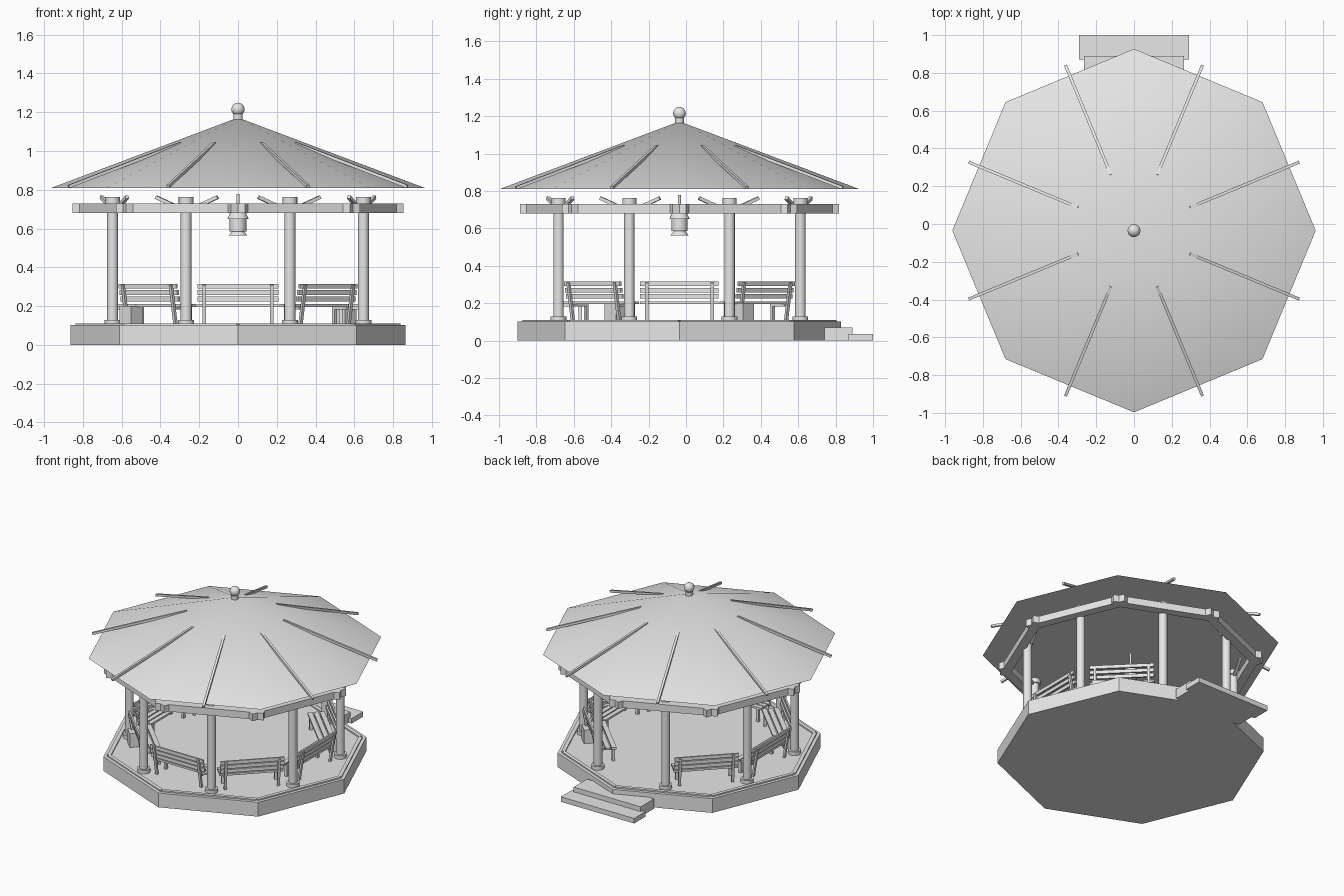
import bpy, bmesh, math
from mathutils import Matrix, Vector

if "Cube" in bpy.data.objects:
    bpy.data.objects.remove(bpy.data.objects["Cube"], do_unlink=True)

CENTRE = Matrix.Translation((0, -0.035, 0))
DIAGONALS = [math.radians(22.5 + 45 * i) for i in range(8)]

grey = bpy.data.materials.new("plain_grey")
grey.diffuse_color = (0.8, 0.8, 0.8, 1)
grey.use_nodes = True
grey.node_tree.nodes["Principled BSDF"].inputs["Base Color"].default_value = (0.8, 0.8, 0.8, 1)


def finish(name, bm, smooth=False):
    bmesh.ops.recalc_face_normals(bm, faces=bm.faces)
    mesh = bpy.data.meshes.new(name)
    bm.to_mesh(mesh)
    bm.free()
    mesh.materials.append(grey)
    obj = bpy.data.objects.new(name, mesh)
    bpy.context.collection.objects.link(obj)
    if smooth:
        bpy.ops.object.select_all(action='DESELECT')
        obj.select_set(True)
        bpy.context.view_layer.objects.active = obj
        bpy.ops.object.shade_smooth_by_angle(angle=math.radians(35))
    return obj


def turn(angle):
    return CENTRE @ Matrix.Rotation(angle, 4, 'Z')


def box(bm, frame, centre, size, rotation=Matrix()):
    m = frame @ Matrix.Translation(centre) @ rotation @ Matrix.Diagonal((*size, 1))
    bmesh.ops.create_cube(bm, size=1, matrix=m)


def strut(bm, frame, start, end, width, depth):
    # Square bar between two points
    a, b = Vector(start), Vector(end)
    rot = (b - a).to_track_quat('X', 'Z').to_matrix().to_4x4()
    box(bm, frame, (a + b) / 2, ((b - a).length, width, depth), rot)


def cylinder(bm, frame, x, low, high, r1, r2=None, sides=20):
    m = frame @ Matrix.Translation((x, 0, (low + high) / 2))
    bmesh.ops.create_cone(bm, cap_ends=True, segments=sides, radius1=r1,
                          radius2=r1 if r2 is None else r2, depth=high - low, matrix=m)


# Eight-sided deck
bm = bmesh.new()
cylinder(bm, CENTRE, 0, 0, 0.102, 0.865, sides=8)
finish("deck", bm)

# Thin border boards on the deck
bm = bmesh.new()
for a in DIAGONALS:
    box(bm, turn(a), (0.765, 0, 0.105), (0.025, 0.63, 0.012))
finish("deck_border", bm)

# Entrance steps at the back
bm = bmesh.new()
box(bm, Matrix(), (0, 0.815, 0.035), (0.53, 0.15, 0.07))
finish("upper_step", bm)
bm = bmesh.new()
box(bm, Matrix(), (0, 0.935, 0.018), (0.58, 0.13, 0.036))
finish("lower_step", bm)

# Posts with base and capital
bm = bmesh.new()
for a in DIAGONALS:
    cylinder(bm, turn(a), 0.70, 0.10, 0.76, 0.028)
    cylinder(bm, turn(a), 0.70, 0.10, 0.128, 0.042)
    cylinder(bm, turn(a), 0.70, 0.73, 0.762, 0.038)
finish("posts", bm, True)

# Ring of beams
bm = bmesh.new()
for a in DIAGONALS:
    box(bm, turn(a), (0.745, 0, 0.705), (0.06, 0.72, 0.05))
finish("ring_beams", bm)

# Short braces on both sides of each post
bm = bmesh.new()
for a in DIAGONALS:
    for side in (-1, 1):
        strut(bm, turn(a), (0.69, side * 0.05, 0.71), (0.69, side * 0.172, 0.762), 0.018, 0.018)
finish("post_braces", bm)

# Roof, ribs and finial
bm = bmesh.new()
cylinder(bm, CENTRE, 0, 0.81, 1.172, 0.962, 0, sides=8)
finish("roof", bm, True)

bm = bmesh.new()
for a in DIAGONALS:
    strut(bm, turn(a), (0.32, 0, 1.039), (0.945, 0, 0.817), 0.016, 0.016)
finish("roof_ribs", bm)

bm = bmesh.new()
cylinder(bm, CENTRE, 0, 1.13, 1.19, 0.024)
bmesh.ops.create_uvsphere(bm, u_segments=20, v_segments=12, radius=0.034,
                          matrix=CENTRE @ Matrix.Translation((0, 0, 1.215)))
finish("finial", bm, True)

# Hanging lantern
bm = bmesh.new()
cylinder(bm, CENTRE, 0, 0.67, 0.778, 0.008, sides=12)
cylinder(bm, CENTRE, 0, 0.65, 0.682, 0.055, 0.04)
cylinder(bm, CENTRE, 0, 0.585, 0.652, 0.043)
cylinder(bm, CENTRE, 0, 0.563, 0.587, 0.048, 0.03)
finish("lantern", bm, True)

# Slatted benches on every side except the entrance
bm = bmesh.new()
for i in range(8):
    if i == 2:
        continue
    f = turn(math.radians(45 * i))
    for r in (0.53, 0.57, 0.61):
        box(bm, f, (r, 0, 0.203), (0.032, 0.42, 0.014))
    for r, z in ((0.64, 0.237), (0.648, 0.27), (0.656, 0.303)):
        box(bm, f, (r, 0, z), (0.012, 0.42, 0.024))
    for t in (-0.175, 0.175):
        box(bm, f, (0.53, t, 0.149), (0.018, 0.018, 0.098))
        box(bm, f, (0.575, t, 0.19), (0.11, 0.018, 0.014))
        strut(bm, f, (0.63, t, 0.10), (0.665, t, 0.31), 0.018, 0.014)
finish("benches", bm)

# Small blocks beside two benches
bm = bmesh.new()
for a in (45, 225):
    box(bm, turn(math.radians(a)), (0.63, -0.15 if a == 45 else 0.15 * -1, 0.15), (0.085, 0.085, 0.1))
finish("side_blocks", bm)
